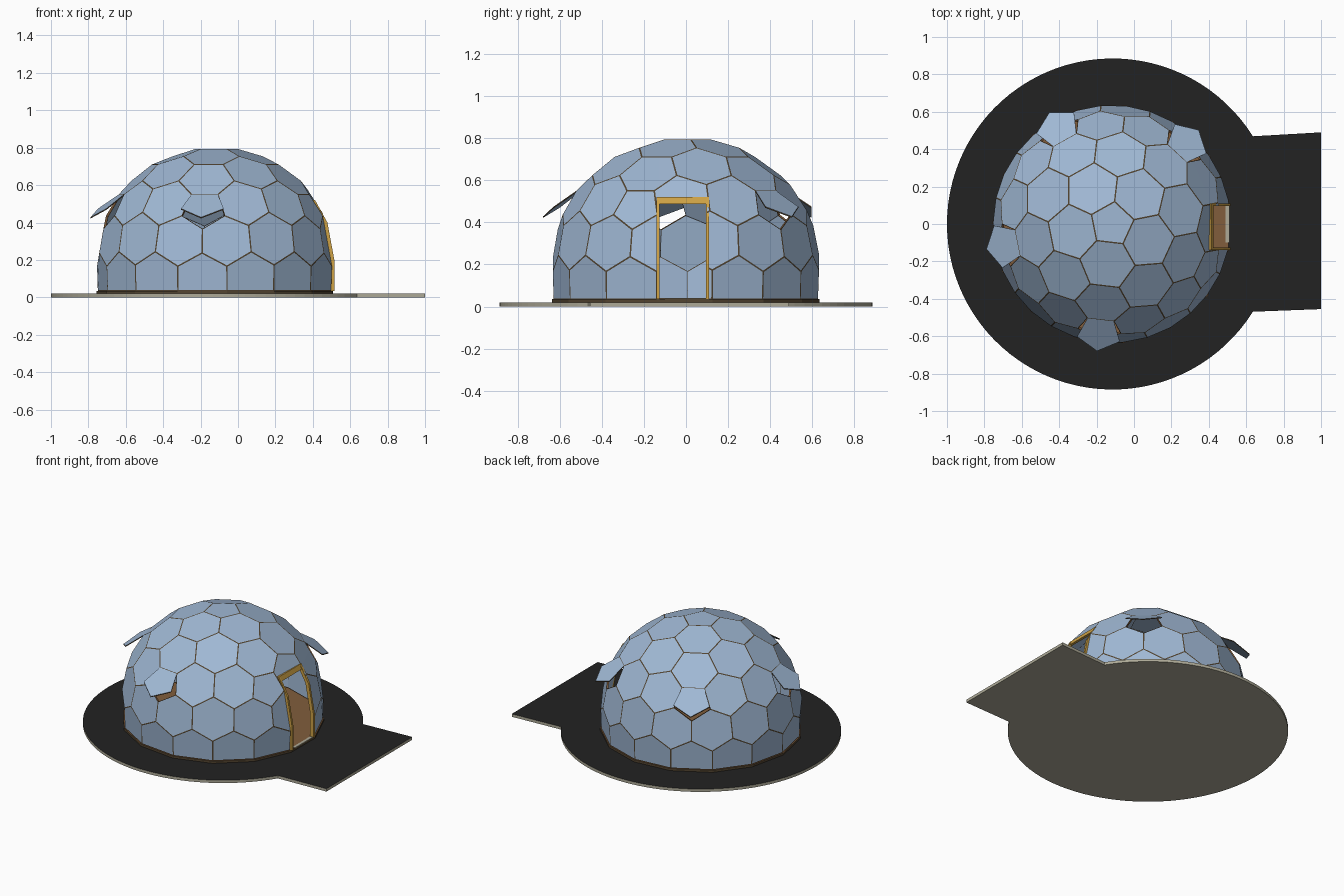
import bpy, bmesh, math
from mathutils import Vector, Matrix

cube = bpy.data.objects.get("Cube")
if cube:
    bpy.data.objects.remove(cube)

CX, CZ, R, SQUASH = -0.118, 0.205, 0.637, 0.94   # dome centre, radius, height scale
FLOOR = 0.035
TURN = math.radians(-24.7)
DOOR_Y, DOOR_TOP = (-0.128, 0.1), 0.505


def material(name, rgb):
    m = bpy.data.materials.new(name)
    m.use_nodes = True
    m.diffuse_color = (*rgb, 1)
    m.node_tree.nodes["Principled BSDF"].inputs["Base Color"].default_value = (*rgb, 1)
    return m


PANEL = material("blue grey panel", (0.35, 0.48, 0.66))
SEAM = material("dark seam", (0.085, 0.058, 0.03))
WOOD = material("brown wood", (0.22, 0.11, 0.045))
GOLD = material("golden frame", (0.62, 0.36, 0.06))
ASPHALT = material("black paving", (0.016, 0.016, 0.016))
CONCRETE = material("beige concrete", (0.42, 0.40, 0.31))


def finish(name, bm, mats):
    mesh = bpy.data.meshes.new(name)
    bm.normal_update()
    bm.to_mesh(mesh)
    bm.free()
    for m in mats:
        mesh.materials.append(m)
    ob = bpy.data.objects.new(name, mesh)
    bpy.context.collection.objects.link(ob)
    return ob


def prism(name, points, direction, mats, top_slot=0):
    """Extrude an outline; faces looking up take top_slot."""
    bm = bmesh.new()
    face = bm.faces.new([bm.verts.new(p) for p in points])
    out = bmesh.ops.extrude_face_region(bm, geom=[face])
    verts = [g for g in out["geom"] if isinstance(g, bmesh.types.BMVert)]
    bmesh.ops.translate(bm, verts=verts, vec=direction)
    bmesh.ops.recalc_face_normals(bm, faces=bm.faces[:])
    for f in bm.faces:
        if f.normal.z > 0.9:
            f.material_index = top_slot
    return finish(name, bm, mats)


def solidify(ob, thickness, rim=0):
    mod = ob.modifiers.new("thickness", "SOLIDIFY")
    mod.thickness = thickness
    mod.offset = -1
    mod.material_offset_rim = rim


# Paved disc with the entrance path
arc = [math.radians(32 + 296 * i / 80) for i in range(81)]
outline = [(-0.115 + 0.885 * math.cos(a), 0.885 * math.sin(a), 0) for a in arc]
outline += [(1, -0.455, 0), (1, 0.49, 0)]
prism("ground_slab", outline, (0, 0, 0.02), [CONCRETE, ASPHALT], 1)

# Hexagon and pentagon cells: the dual of a three-part icosahedron
ico = bmesh.new()
bmesh.ops.create_icosphere(ico, subdivisions=1, radius=1)
bmesh.ops.subdivide_edges(ico, edges=ico.edges[:], cuts=2, use_grid_fill=True)
for v in ico.verts:
    v.co.normalize()
bmesh.ops.rotate(ico, verts=ico.verts[:], cent=(0, 0, 0),
                 matrix=Matrix.Rotation(TURN, 3, "Z"))
ico.faces.ensure_lookup_table()
ico.faces.index_update()

dome = bmesh.new()
corners = [dome.verts.new(f.calc_center_median().normalized()) for f in ico.faces]
for v in ico.verts:
    if v.co.z < -0.3:
        continue
    side = v.co.orthogonal().normalized()
    up = v.co.normalized().cross(side)
    ring = sorted((corners[f.index] for f in v.link_faces),
                  key=lambda c: math.atan2(c.co.dot(up), c.co.dot(side)))
    dome.faces.new(ring)
ico.free()
bmesh.ops.delete(dome, geom=[v for v in dome.verts if not v.link_faces], context="VERTS")

# Trim below the equator and drop the lowest row to the floor as upright walls
bmesh.ops.bisect_plane(dome, geom=dome.verts[:] + dome.edges[:] + dome.faces[:],
                       plane_co=(0, 0, -0.1), plane_no=(0, 0, 1), clear_inner=True)
for v in dome.verts:
    low = v.co.z < -0.095
    v.co = Vector((CX + R * v.co.x, R * v.co.y, CZ + R * SQUASH * v.co.z))
    if low:
        v.co.z = FLOOR
dome.normal_update()

# Open pentagon windows, keeping their outlines for the flaps
windows = []
for f in dome.faces[:]:
    c = f.calc_center_median()
    if len(f.verts) == 5 and 0.36 < c.z < 0.6:
        angle = math.atan2(c.y, c.x - CX)
        if abs(angle - TURN) > 0.3:
            windows.append([v.co.copy() for v in f.verts])
            dome.faces.remove(f)

# Foundation curb and wooden floor follow the wall line
base = [v.co.copy() for v in dome.verts if v.co.z < FLOOR + 0.001]
base.sort(key=lambda p: math.atan2(p.y, p.x - CX))
base = [(CX + (p.x - CX) * 1.012, p.y * 1.012, 0.02) for p in base]
prism("floor", base, (0, 0, FLOOR - 0.02), [SEAM, WOOD], 1)

# Dark joints between panels
rims = bmesh.ops.inset_individual(dome, faces=dome.faces[:], thickness=0.0038,
                                  use_even_offset=True)
for f in rims["faces"]:
    f.material_index = 1

# Doorway cut into the +x side
for co, no in (((0, DOOR_Y[0], 0), (0, 1, 0)), ((0, DOOR_Y[1], 0), (0, 1, 0)),
               ((0, 0, DOOR_TOP), (0, 0, 1))):
    near = [f for f in dome.faces if f.calc_center_median().x > 0.2
            and abs(f.calc_center_median().y) < 0.35]
    geom = set(near)
    for f in near:
        geom.update(f.edges)
        geom.update(f.verts)
    bmesh.ops.bisect_plane(dome, geom=list(geom), plane_co=co, plane_no=no)
doorway = []
for f in dome.faces:
    c = f.calc_center_median()
    if c.x > 0.2 and DOOR_Y[0] < c.y < DOOR_Y[1] and c.z < DOOR_TOP:
        doorway.append(f)
bmesh.ops.delete(dome, geom=doorway, context="FACES")
solidify(finish("dome_shell", dome, [PANEL, SEAM, WOOD]), 0.012, 1)

# Window flaps hinged on their upper edge
for i, pts in enumerate(windows):
    a, b = sorted(pts, key=lambda p: p.z)[-2:]
    tip = min(pts, key=lambda p: p.z)
    axis = (b - a).normalized()
    turns = [Matrix.Rotation(math.radians(s * 26), 3, axis) for s in (1, -1)]
    swing = max(turns, key=lambda m: (m @ (tip - a)).z)
    bm = bmesh.new()
    face = bm.faces.new([bm.verts.new(a + swing @ (p - a)) for p in pts])
    bmesh.ops.inset_individual(bm, faces=[face], thickness=0.003)
    for f in bm.faces:
        f.material_index = 0 if f is face else 1
    solidify(finish(f"window_flap_{i + 1}", bm, [PANEL, SEAM]), 0.006)

# Golden door frame: two bent posts and a lintel
outer = [(0.515, FLOOR), (0.515, 0.2), (0.478, 0.4), (0.412, 0.52)]
inner = [(x - 0.025, z) for x, z in reversed(outer)]
for name, y in (("door_post_right", -0.14), ("door_post_left", 0.095)):
    prism(name, [(x, y, z) for x, z in outer + inner], (0, 0.015, 0), [GOLD])
lintel = [(0.424, 0.488), (0.412, 0.52), (0.394, 0.52), (0.406, 0.488)]
prism("door_lintel", [(x, -0.14, z) for x, z in lintel], (0, 0.25, 0), [GOLD])

# Door sill
sill = [(0.49, -0.1), (0.51, -0.1), (0.51, 0.095), (0.49, 0.095)]
prism("door_sill", [(x, y, FLOOR) for x, y in sill], (0, 0, 0.004), [CONCRETE])
